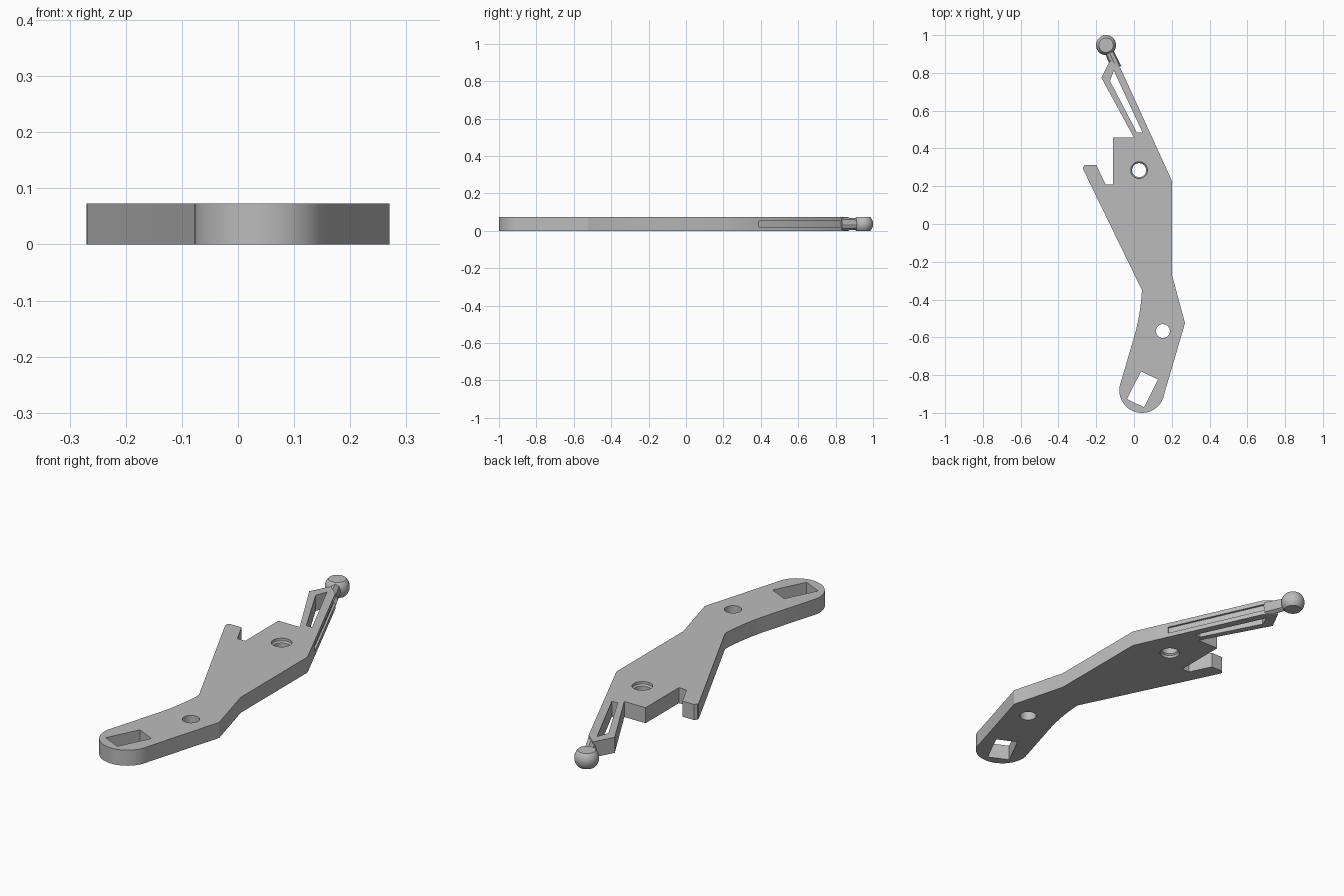
import bpy, bmesh, math
from mathutils import Vector

T = 0.073  # plate thickness

cube = bpy.data.objects.get("Cube")
if cube:
    bpy.data.objects.remove(cube, do_unlink=True)

grey = bpy.data.materials.new("light grey")
grey.use_nodes = True
grey.diffuse_color = (0.5, 0.5, 0.5, 1)
grey.node_tree.nodes["Principled BSDF"].inputs["Base Color"].default_value = (0.5, 0.5, 0.5, 1)


def finish(name, bm):
    bmesh.ops.recalc_face_normals(bm, faces=bm.faces)
    mesh = bpy.data.meshes.new(name)
    bm.to_mesh(mesh)
    bm.free()
    mesh.materials.append(grey)
    obj = bpy.data.objects.new(name, mesh)
    bpy.context.collection.objects.link(obj)
    return obj


def prism(name, points, z0, z1):
    bm = bmesh.new()
    face = bm.faces.new([bm.verts.new((x, y, z0)) for x, y in points])
    ext = bmesh.ops.extrude_face_region(bm, geom=[face])
    verts = [v for v in ext["geom"] if isinstance(v, bmesh.types.BMVert)]
    bmesh.ops.translate(bm, verts=verts, vec=(0, 0, z1 - z0))
    return finish(name, bm)


def arc(cx, cy, r, a0, a1, n):
    angles = [math.radians(a0 + (a1 - a0) * i / n) for i in range(n + 1)]
    return [(cx + r * math.cos(a), cy + r * math.sin(a)) for a in angles]


def lathe(name, cx, cy, profile, n=40):
    # closed solid of revolution about a vertical axis, profile of (radius, z)
    bm = bmesh.new()
    rings = [[bm.verts.new((x, y, z)) for x, y in arc(cx, cy, r, 0, 360, n)[:-1]]
             for r, z in profile]
    for low, high in zip(rings, rings[1:]):
        for i in range(n):
            j = (i + 1) % n
            bm.faces.new((low[i], low[j], high[j], high[i]))
    bm.faces.new(rings[0])
    bm.faces.new(rings[-1])
    return finish(name, bm)


def activate(obj):
    bpy.ops.object.select_all(action="DESELECT")
    obj.select_set(True)
    bpy.context.view_layer.objects.active = obj


def cut(obj, cutter):
    cutter.hide_render = True
    mod = obj.modifiers.new("cut", "BOOLEAN")
    mod.operation = "DIFFERENCE"
    mod.solver = "EXACT"
    mod.object = cutter
    activate(obj)
    bpy.ops.object.modifier_apply(modifier=mod.name)
    bpy.data.objects.remove(cutter, do_unlink=True)


def smooth(obj):
    activate(obj)
    bpy.ops.object.shade_smooth_by_angle(angle=math.radians(30))


# Lever plate: rounded foot, concave waist, hook, notch and forked arm
foot = arc(0.042, -0.88, 0.12, -8, -190, 28)
waist_a, waist_m, waist_b = Vector((0.0, -0.6)), Vector((0.036, -0.475)), Vector((0.042, -0.35))
waist = [tuple(waist_a * (1 - t) ** 2 + waist_m * 2 * t * (1 - t) + waist_b * t * t)
         for t in (i / 10 for i in range(11))]
hook = [(-0.268, 0.287), (-0.27, 0.3), (-0.26, 0.312), (-0.2, 0.312),
        (-0.15, 0.21), (-0.11, 0.21), (-0.11, 0.457), (0.0, 0.457)]
fork = [(-0.173, 0.775), (-0.125, 0.868), (-0.07, 0.822)]
side = [(0.2, 0.23), (0.2, -0.265), (0.27, -0.525)]
plate = prism("lever_plate", foot + waist + hook + fork + side, 0, T)

# Pivot hole with chamfered rims, and plain pin hole
cut(plate, lathe("pivot_cutter", 0.027, 0.285,
                 [(0.044, -0.02), (0.044, 0.012), (0.037, 0.018),
                  (0.037, T - 0.018), (0.044, T - 0.012), (0.044, T + 0.02)]))
cut(plate, lathe("pin_cutter", 0.153, -0.567, [(0.037, -0.02), (0.037, T + 0.02)]))

# Tilted rectangular window in the foot and long slot in the arm
cut(plate, prism("window_cutter", [(0.037, -0.78), (0.127, -0.823), (0.053, -0.97),
                                   (-0.037, -0.927)], -0.02, T + 0.02))
cut(plate, prism("slot_cutter", [(-0.107, 0.812), (0.045, 0.485), (0.015, 0.485),
                                 (-0.127, 0.757)], -0.02, T + 0.02))

# Shallow groove along the outer side of the arm
start, end = Vector((0.127, 0.39)), Vector((-0.08, 0.845))
along = (end - start).normalized()
out = Vector((along.y, -along.x))
cut(plate, prism("groove_cutter", [start - out * 0.01, start + out * 0.05,
                                   end + out * 0.05, end - out * 0.01], 0.021, 0.052))
smooth(plate)

# Faceted neck between the arm and the ball
a, b = Vector((-0.092, 0.825, T / 2)), Vector((-0.14, 0.93, T / 2))
bm = bmesh.new()
bmesh.ops.create_cone(bm, cap_ends=True, segments=8, radius1=0.036, radius2=0.03,
                      depth=(b - a).length)
for v in bm.verts:
    v.co.x *= 0.75
    v.co = Vector((v.co.x, v.co.z, v.co.y))
bmesh.ops.rotate(bm, verts=bm.verts, cent=(0, 0, 0),
                 matrix=(b - a).to_track_quat("Y", "Z").to_matrix())
bmesh.ops.translate(bm, verts=bm.verts, vec=(a + b) / 2)
finish("arm_neck", bm)

# Ball end, flattened level with the plate faces
R = 0.053
ball = [(math.sqrt(R * R - h * h), T / 2 + h) for h in (T * (i / 14 - 0.5) for i in range(15))]
smooth(lathe("ball_end", -0.148, 0.947, ball))
